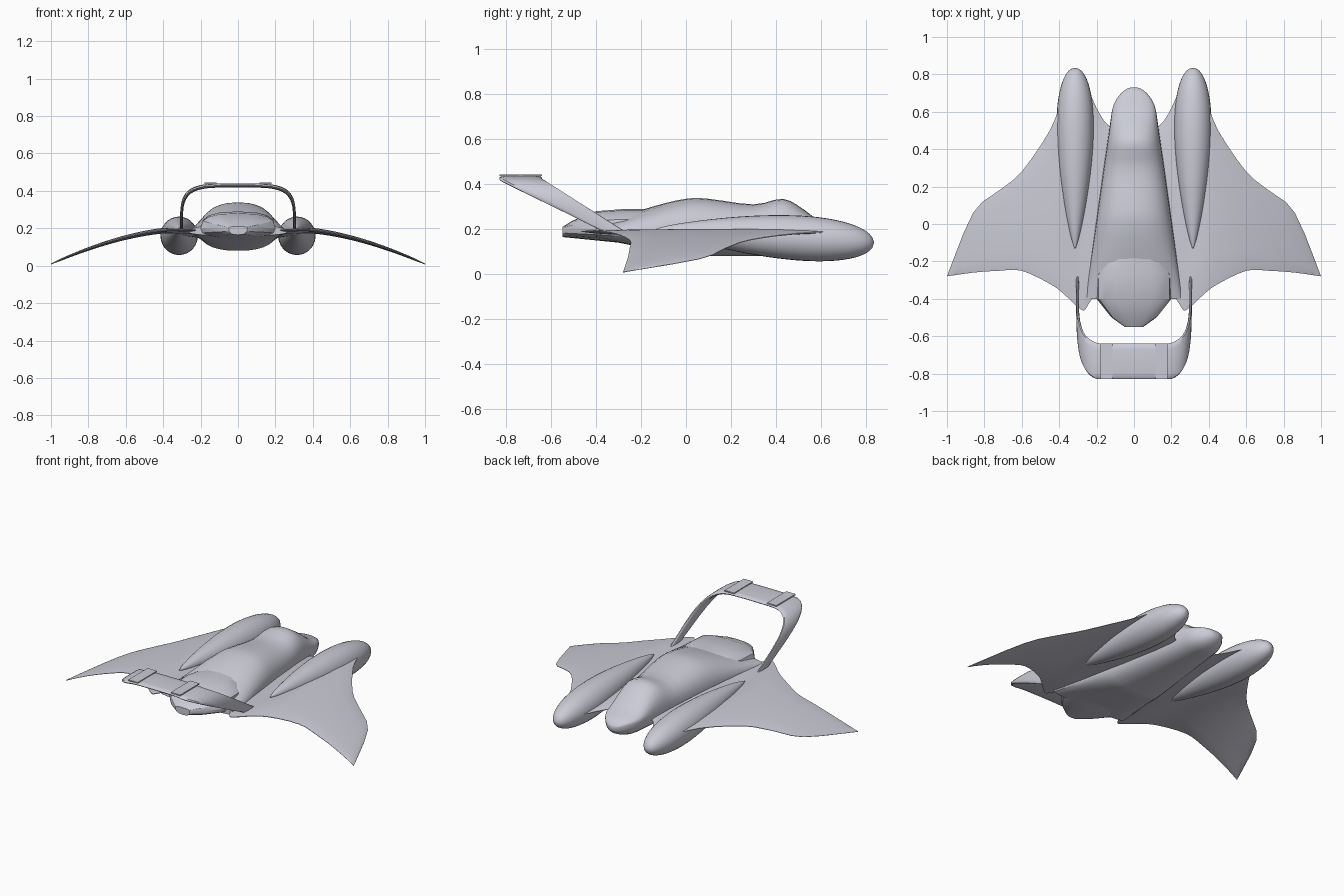
import bpy, bmesh, math

if "Cube" in bpy.data.objects:
    bpy.data.objects.remove(bpy.data.objects["Cube"], do_unlink=True)

hull_grey = bpy.data.materials.new("pale_lavender_grey")
hull_grey.use_nodes = True
COLOUR = (0.6, 0.6, 0.68, 1)
hull_grey.diffuse_color = COLOUR
hull_grey.node_tree.nodes["Principled BSDF"].inputs["Base Color"].default_value = COLOUR


def resample(rows, steps=3):
    """Smooth curve through rows of numbers."""
    smooth = []
    for i in range(len(rows) - 1):
        before, start = rows[max(i - 1, 0)], rows[i]
        end, after = rows[i + 1], rows[min(i + 2, len(rows) - 1)]
        for step in range(steps):
            t = step / steps
            smooth.append([q + t / 2 * (r - p + t * (2 * p - 5 * q + 4 * r - u
                                                     + t * (3 * q - p - 3 * r + u)))
                           for p, q, r, u in zip(before, start, end, after)])
    return smooth + [rows[-1]]


def loft(name, rings, mirror=False, angle=35):
    """Skin closed rings into one capped, shaded object."""
    bm = bmesh.new()
    rows = [[bm.verts.new(point) for point in ring] for ring in rings]
    for a, b in zip(rows, rows[1:]):
        for i in range(len(a)):
            bm.faces.new((a[i - 1], a[i], b[i], b[i - 1]))
    bm.faces.new(rows[0])
    bm.faces.new(rows[-1])
    bmesh.ops.recalc_face_normals(bm, faces=bm.faces)
    mesh = bpy.data.meshes.new(name)
    bm.to_mesh(mesh)
    bm.free()
    mesh.materials.append(hull_grey)
    obj = bpy.data.objects.new(name, mesh)
    bpy.context.collection.objects.link(obj)
    if mirror:
        obj.modifiers.new("mirror", 'MIRROR')
    bpy.ops.object.select_all(action='DESELECT')
    obj.select_set(True)
    bpy.context.view_layer.objects.active = obj
    bpy.ops.object.shade_smooth_by_angle(angle=math.radians(angle))


def soft(value, power):
    """Signed power, used to square off round sections."""
    return math.copysign(abs(value) ** power, value)


def body_ring(y, width, middle, top, bottom, centre=0, power=1, count=28):
    """Rounded section across the length."""
    ring = []
    for i in range(count):
        angle = math.tau * i / count
        side, up = soft(math.cos(angle), power), soft(math.sin(angle), power)
        height = top - middle if up > 0 else middle - bottom
        ring.append((centre + width * side, y, middle + height * up))
    return ring


# Fuselage: a roof line, with a round nose and a steady widening to the tail
def fuselage_ring(y, top):
    back = 0.732 - y
    nose = math.sqrt(1 - max(0, 1 - back / 0.13) ** 2)
    width = nose * (0.1 + back / 7)
    middle = 0.15 + nose * 0.03
    bottom = middle - nose * 0.1 + max(0, -y) / 5
    return body_ring(y, width, middle, top, bottom, power=0.85)


roof = [(0.73, 0.16), (0.7, 0.19), (0.6, 0.23), (0.52, 0.29), (0.43, 0.335), (0.3, 0.31),
        (0.1, 0.335), (0, 0.335), (-0.15, 0.3), (-0.4, 0.22)]
loft("fuselage", [fuselage_ring(y, top) for y, top in resample(roof)])

# Faceted tail housing: y, half width, top
tail = [(-0.1, 0.1, 0.29), (-0.2, 0.17, 0.29), (-0.27, 0.2, 0.29),
        (-0.4, 0.2, 0.28), (-0.5, 0.12, 0.24), (-0.55, 0.05, 0.21)]
loft("tail_housing", [body_ring(y, width, 0.2, top, 0.11 - y / 10, power=0.75, count=16)
                      for y, width, top in tail], angle=25)


# Teardrop engine pods, fullest near the front
def pod_ring(t):
    radius = 0.1 * math.sin(math.pi * t ** 0.62) ** 0.75
    middle = 0.14 + t * 0.06
    return body_ring(0.835 - t * 0.97, radius, middle, middle + radius, middle - radius,
                     centre=0.315)


POD_STEPS = 30
loft("engine_pods", [pod_ring(((i + 0.1) / (POD_STEPS + 0.2)) ** 1.5)
                     for i in range(POD_STEPS + 1)], mirror=True)


# Drooping wings with a thin rounded section
def wing_ring(x, lead, trail):
    droop = 0.19 - 0.36 * max(0, x - 0.35) ** 1.6
    dip = max(0, min(0.035, (0.4 - x) / 3))
    thick = 0.002 + 0.015 * math.sqrt(max(0, 1 - x))
    upper, lower = [], []
    for t in (0, 0.04, 0.2, 0.5, 0.8, 0.95, 1):
        y = lead + (trail - lead) * t
        z = droop - dip * (1 - t)
        half = thick * (0.1 + math.sqrt(math.sin(math.pi * t) + 0.001))
        upper.append((x, y, z + half))
        lower.append((x, y, z - half))
    return upper + lower[::-1]


# Outline: x, leading y, trailing y
outline = [(0.06, 0.5, -0.3), (0.14, 0.53, -0.3), (0.2, 0.62, -0.36), (0.25, 0.73, -0.44),
           (0.28, 0.72, -0.46), (0.38, 0.66, -0.37), (0.45, 0.5, -0.32), (0.6, 0.28, -0.25),
           (0.72, 0.18, -0.25), (0.86, 0.06, -0.26), (1, -0.28, -0.28)]
loft("wings", [wing_ring(*row) for row in resample(outline)], mirror=True, angle=30)


# Swept tail hoop: a squared arch leaning back
def hoop_ring(angle):
    across, rise = soft(math.cos(angle), 0.45), max(0, math.sin(angle)) ** 0.45
    front = max(-0.64, -0.27 - rise * 0.38)
    rear = max(-0.83, -0.37 - rise * 0.48)
    ring = []
    for i in range(12):
        turn = math.tau * i / 12
        along = 0.5 + soft(math.cos(turn), 0.6) / 2
        inward = 0.5 + soft(math.sin(turn), 0.6) / 2
        ring.append((across * (0.31 - inward * 0.015), front + (rear - front) * along,
                     0.19 + rise * (0.25 - inward * 0.022)))
    return ring


HOOP_STEPS = 24
loft("tail_hoop", [hoop_ring(math.pi * i / HOOP_STEPS) for i in range(HOOP_STEPS + 1)], angle=40)

# Flat plates on top of the hoop
plate = [[(x, -0.64, 0.437), (x, -0.64, 0.444), (x, -0.83, 0.444), (x, -0.83, 0.437)]
         for x in (0.115, 0.18)]
loft("hoop_plates", plate, mirror=True)
